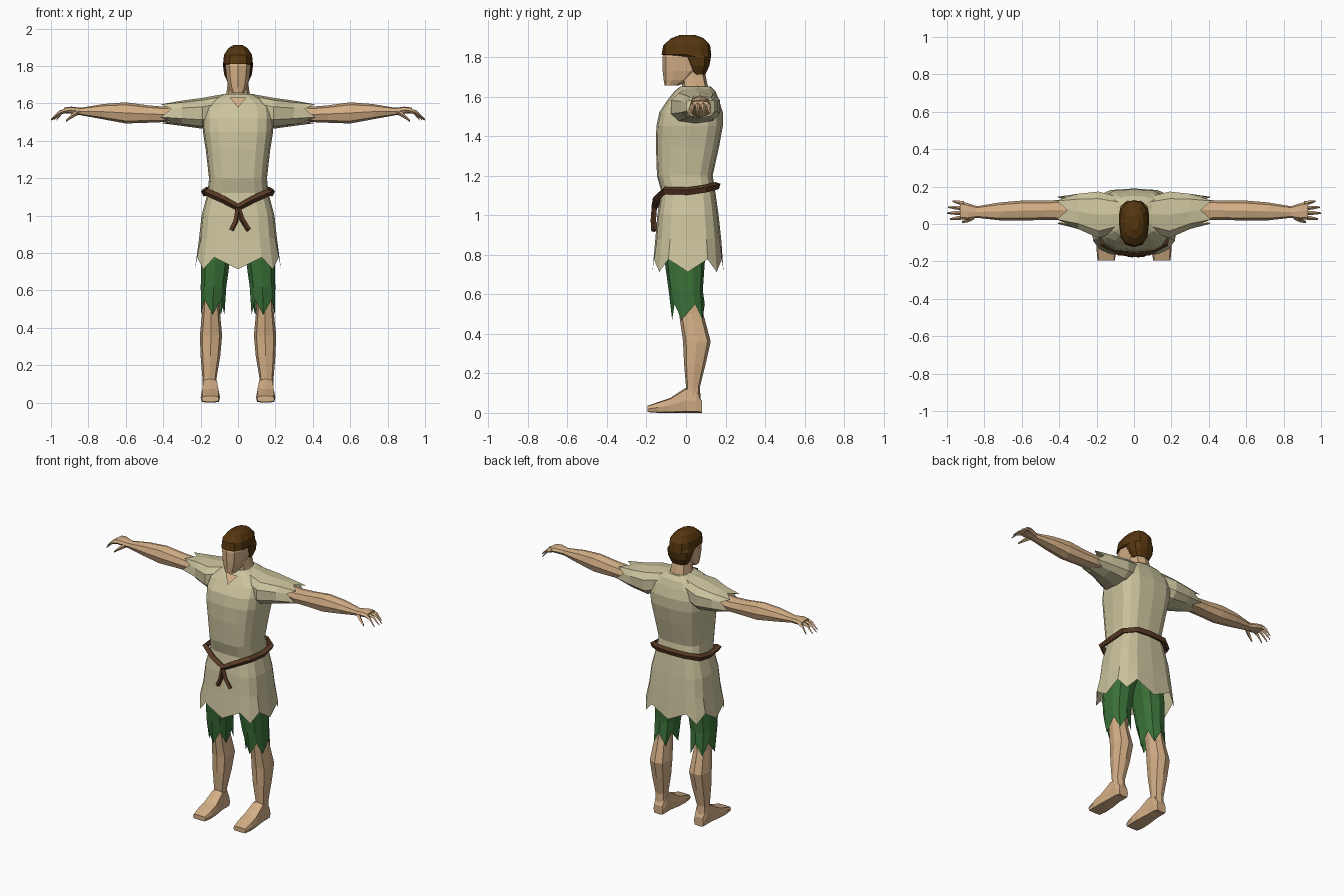
import bpy, bmesh, math


def material(name, rgb):
    m = bpy.data.materials.new(name)
    m.diffuse_color = (*rgb, 1)
    return m


SKIN = material("skin", (0.66, 0.43, 0.24))
CLOTH = material("cream cloth", (0.60, 0.55, 0.34))
GREEN = material("green cloth", (0.042, 0.165, 0.04))
HAIR = material("brown hair", (0.09, 0.037, 0.005))
LEATHER = material("brown leather", (0.10, 0.042, 0.018))


def ring(axis, pos, a0, a1, b0, b1, n=8, power=0.7, zig=0.0):
    """Rounded-box ring across an axis; zig shifts every other point along it."""
    pts = []
    for i in range(n):
        t = 2 * math.pi * i / n
        s, c = math.sin(t), -math.cos(t)
        a = (a0 + a1) / 2 + (a1 - a0) / 2 * math.copysign(abs(s) ** power, s)
        b = (b0 + b1) / 2 + (b1 - b0) / 2 * math.copysign(abs(c) ** power, c)
        p = pos + (zig if i % 2 else -zig)
        pts.append({"x": (p, a, b), "y": (a, p, b), "z": (a, b, p)}[axis])
    return pts


def finish(name, bm, mat, mirror=False):
    bmesh.ops.recalc_face_normals(bm, faces=bm.faces)
    me = bpy.data.meshes.new(name)
    bm.to_mesh(me)
    bm.free()
    me.materials.append(mat)
    ob = bpy.data.objects.new(name, me)
    bpy.context.collection.objects.link(ob)
    if mirror:
        mod = ob.modifiers.new("mirror", "MIRROR")
        mod.use_mirror_merge = False
    return ob


def loft(name, rings, mat, mirror=False, caps=(True, True)):
    bm = bmesh.new()
    loops = [[bm.verts.new(p) for p in r] for r in rings]
    n = len(loops[0])
    for lo, hi in zip(loops, loops[1:]):
        for i in range(n):
            j = (i + 1) % n
            bm.faces.new((lo[i], lo[j], hi[j], hi[i]))
    if caps[0]:
        bm.faces.new(loops[0][::-1])
    if caps[1]:
        bm.faces.new(loops[-1])
    return finish(name, bm, mat, mirror)


def strap(name, points, radius, cyclic=False):
    """Four-sided cord along a path, turned into a mesh."""
    cu = bpy.data.curves.new(name + "_path", "CURVE")
    cu.dimensions = "3D"
    cu.bevel_depth, cu.bevel_resolution = radius, 0
    cu.use_fill_caps = True
    sp = cu.splines.new("POLY")
    sp.points.add(len(points) - 1)
    for q, p in zip(sp.points, points):
        q.co = (*p, 1)
    sp.use_cyclic_u = cyclic
    tmp = bpy.data.objects.new(name + "_path", cu)
    bpy.context.collection.objects.link(tmp)
    bpy.context.view_layer.update()
    deps = bpy.context.evaluated_depsgraph_get()
    bm = bmesh.new()
    me = bpy.data.meshes.new_from_object(tmp.evaluated_get(deps))
    bm.from_mesh(me)
    bpy.data.objects.remove(tmp)
    bpy.data.meshes.remove(me)
    for f in bm.faces:
        f.smooth = False
        f.material_index = 0
    finish(name, bm, LEATHER)


# Tunic body with a ragged hem: z, half width, front, back, zigzag
tunic = [(0.745, 0.23, -0.17, 0.19, 0.032), (0.88, 0.208, -0.155, 0.178, 0),
         (1.0, 0.195, -0.145, 0.165, 0), (1.12, 0.163, -0.125, 0.148, 0),
         (1.2, 0.155, -0.147, 0.135, 0), (1.35, 0.172, -0.152, 0.168, 0),
         (1.45, 0.188, -0.15, 0.186, 0), (1.52, 0.19, -0.135, 0.186, 0),
         (1.58, 0.185, -0.095, 0.168, 0), (1.625, 0.13, -0.06, 0.15, 0),
         (1.65, 0.075, -0.03, 0.125, 0)]
loft("tunic", [ring("z", z, -w, w, f, b, 16, 0.62, g) for z, w, f, b, g in tunic],
     CLOTH, caps=(False, True))

# Sleeves with ragged cuffs
sleeve = [(0.05, -0.03, 0.14, 1.50, 1.655, 0), (0.19, -0.08, 0.178, 1.465, 1.63, 0),
          (0.30, -0.03, 0.165, 1.48, 1.615, 0), (0.385, 0.0, 0.148, 1.495, 1.603, -0.028)]
loft("sleeve", [ring("x", x, a, b, c, d, 10, 0.75, g) for x, a, b, c, d, g in sleeve],
     CLOTH, True, (True, False))

# Neck opening: small wedge of bare chest
bm = bmesh.new()
bm.faces.new([bm.verts.new(p) for p in
              ((-0.045, -0.066, 1.632), (0, -0.108, 1.578), (0.045, -0.066, 1.632))])
finish("neck_opening", bm, SKIN)

# Neck and head
loft("neck", [ring("z", z, -w, w, f, b, 8) for z, w, f, b in
              ((1.60, 0.08, -0.03, 0.13), (1.655, 0.062, -0.02, 0.11),
               (1.75, 0.05, -0.03, 0.09))], SKIN)
head = [(1.655, 0.034, -0.108, -0.04), (1.685, 0.05, -0.113, 0.03),
        (1.73, 0.062, -0.118, 0.085), (1.80, 0.07, -0.12, 0.105), (1.85, 0.06, -0.10, 0.10)]
loft("head", [ring("z", z, -w, w, f, b, 10, 0.8) for z, w, f, b in head], SKIN)

# Hair: fringe on top, swept back behind the ears
hair = [(1.712, 0.055, 0.03, 0.098), (1.755, 0.074, 0.005, 0.118),
        (1.80, 0.08, -0.02, 0.126), (1.812, 0.08, -0.124, 0.128),
        (1.86, 0.075, -0.115, 0.122), (1.895, 0.052, -0.075, 0.09),
        (1.912, 0.025, -0.03, 0.045)]
loft("hair", [ring("z", z, -w, w, f, b, 12, 0.8) for z, w, f, b in hair], HAIR)

# Arms and palms
arm = [(0.28, 0.03, 0.125, 1.51, 1.59), (0.40, 0.02, 0.128, 1.50, 1.583),
       (0.48, 0.022, 0.125, 1.497, 1.59), (0.60, 0.018, 0.125, 1.493, 1.606),
       (0.72, 0.02, 0.115, 1.515, 1.597), (0.84, 0.033, 0.095, 1.537, 1.577),
       (0.89, 0.022, 0.112, 1.545, 1.583), (0.93, 0.025, 0.12, 1.548, 1.578)]
loft("arm", [ring("x", *r, 8, 0.8) for r in arm], SKIN, True)

# Fingers and thumb
for i, tip in enumerate((0.985, 1.0, 0.995, 0.97)):
    path = ((0.91, 0.036 + 0.025 * i, 1.564, 0.012),
            ((0.91 + tip) / 2, 0.031 + 0.028 * i, 1.553, 0.010),
            (tip, 0.026 + 0.032 * i, 1.513, 0.004))
    loft(f"finger_{i + 1}", [ring("x", x, y - r, y + r, z - r, z + r, 4, 1)
                             for x, y, z, r in path], SKIN, True)
loft("thumb", [ring("x", x, y - r, y + r, z - r, z + r, 4, 1) for x, y, z, r in
               ((0.855, 0.04, 1.555, 0.016), (0.89, 0.02, 1.532, 0.012),
                (0.92, 0.01, 1.506, 0.005))], SKIN, True)

# Breeches with ragged ends
breeches = [(0.92, 0.0, 0.17, -0.10, 0.11, 0), (0.76, 0.04, 0.20, -0.107, 0.095, 0),
            (0.62, 0.06, 0.202, -0.088, 0.085, 0), (0.51, 0.07, 0.2, -0.07, 0.095, 0.04)]
loft("breeches", [ring("z", z, a, b, c, d, 10, 0.75, g) for z, a, b, c, d, g in breeches],
     GREEN, True, (False, False))

# Lower legs
leg = [(0.66, 0.085, 0.185, -0.06, 0.07), (0.50, 0.098, 0.19, -0.035, 0.088),
       (0.36, 0.085, 0.204, -0.015, 0.125), (0.25, 0.095, 0.2, -0.01, 0.10),
       (0.13, 0.115, 0.19, 0.0, 0.07), (0.06, 0.115, 0.187, 0.0, 0.075)]
loft("lower_leg", [ring("z", *r, 8, 0.75) for r in leg], SKIN, True)

# Feet
foot = [(0.08, 0.115, 0.183, 0, 0.06), (0.05, 0.108, 0.19, 0, 0.12),
        (0.0, 0.108, 0.19, 0, 0.128), (-0.08, 0.098, 0.198, 0, 0.075),
        (-0.14, 0.096, 0.2, 0, 0.055), (-0.195, 0.102, 0.195, 0.004, 0.036)]
loft("foot", [ring("y", *r, 8, 0.4) for r in foot], SKIN, True)

# Belt dipping to a knot with two hanging tails
half = [(0.08, -0.148, 1.088), (0.165, -0.105, 1.125), (0.178, 0.01, 1.122),
        (0.172, 0.10, 1.135), (0.10, 0.15, 1.148)]
belt = [(0, -0.155, 1.045)] + half + [(0, 0.157, 1.15)] + [(-x, y, z) for x, y, z in half[::-1]]
strap("belt", belt, 0.02, True)
strap("belt_tail_right", [(0, -0.16, 1.045), (0.022, -0.165, 0.98), (0.058, -0.162, 0.922)], 0.014)
strap("belt_tail_left", [(0, -0.16, 1.045), (-0.012, -0.166, 0.97), (-0.036, -0.163, 0.922)], 0.014)
